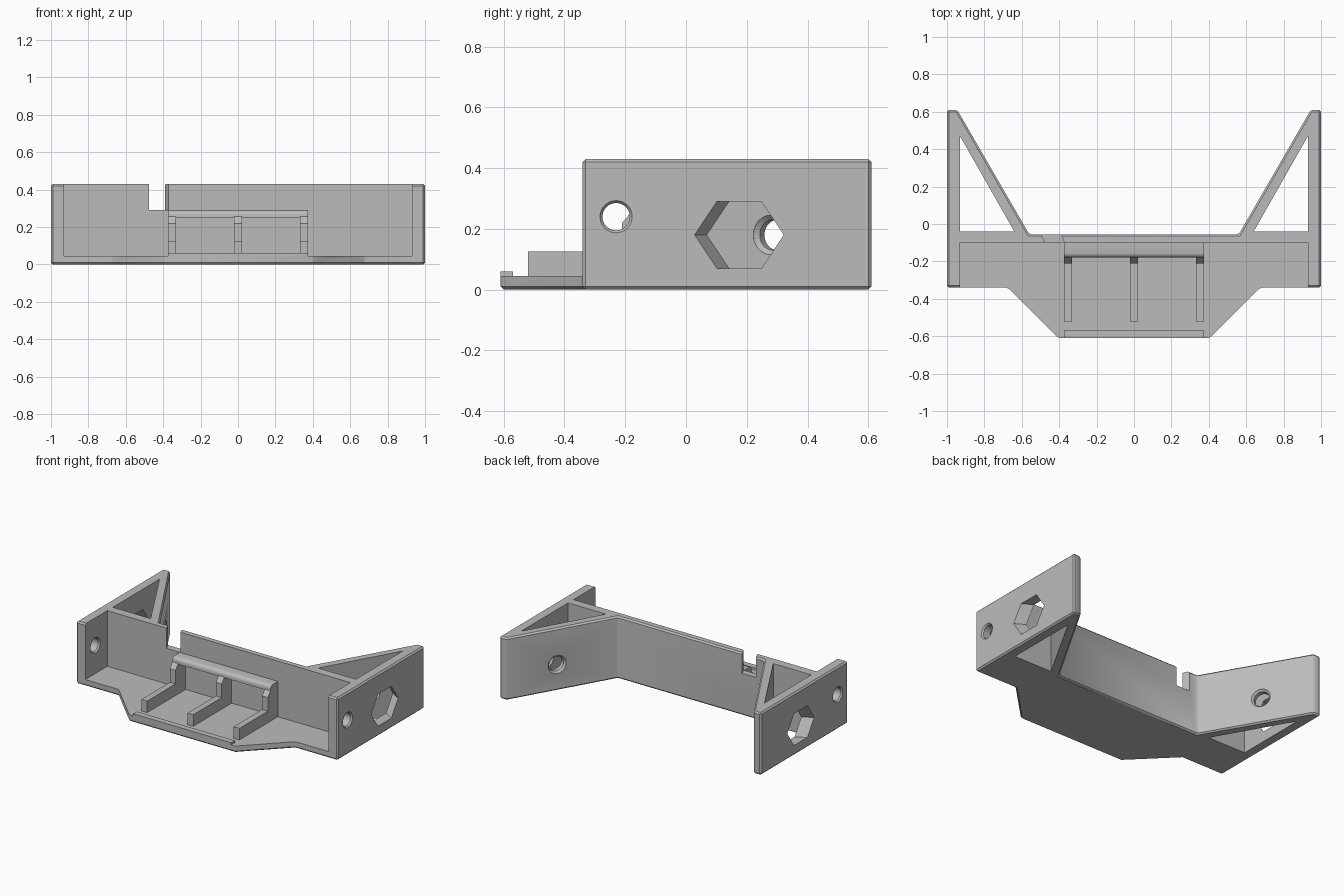
import bpy, bmesh, math
from mathutils import Vector

if "Cube" in bpy.data.objects:
    bpy.data.objects.remove(bpy.data.objects["Cube"])

grey = bpy.data.materials.new("plain grey")
grey.diffuse_color = (0.5, 0.5, 0.5, 1)
grey.use_nodes = True
grey.node_tree.nodes["Principled BSDF"].inputs["Base Color"].default_value = grey.diffuse_color


def finish(name, bm):
    bmesh.ops.recalc_face_normals(bm, faces=bm.faces[:])
    mesh = bpy.data.meshes.new(name)
    bm.to_mesh(mesh)
    bm.free()
    mesh.materials.append(grey)
    ob = bpy.data.objects.new(name, mesh)
    bpy.context.collection.objects.link(ob)
    return ob


def prism(name, points, lo, hi, axis="z", bevel=0):
    """Extrude a closed profile along z (xy points) or along x (yz points)."""
    bm = bmesh.new()
    place = (lambda p, t: (p[0], p[1], t)) if axis == "z" else (lambda p, t: (t, p[0], p[1]))
    a = [bm.verts.new(place(p, lo)) for p in points]
    b = [bm.verts.new(place(p, hi)) for p in points]
    bm.faces.new(a)
    bm.faces.new(b)
    n = len(points)
    for i in range(n):
        j = (i + 1) % n
        bm.faces.new((a[i], a[j], b[j], b[i]))
    bmesh.ops.recalc_face_normals(bm, faces=bm.faces[:])
    if bevel:
        bmesh.ops.bevel(bm, geom=bm.edges[:], offset=bevel, segments=1,
                        affect="EDGES", profile=0.5)
    return finish(name, bm)


def lathe(name, origin, direction, stations, sides):
    """Rings of (distance, radius) along a horizontal axis."""
    bm = bmesh.new()
    o, d = Vector(origin), Vector(direction).normalized()
    up = Vector((0, 0, 1))
    u = up.cross(d)
    rings = []
    for t, r in stations:
        angles = [2 * math.pi * i / sides for i in range(sides)]
        rings.append([bm.verts.new(o + d * t + (u * math.cos(q) + up * math.sin(q)) * r)
                      for q in angles])
    bm.faces.new(rings[0])
    bm.faces.new(rings[-1])
    for a, b in zip(rings, rings[1:]):
        for i in range(sides):
            j = (i + 1) % sides
            bm.faces.new((a[i], a[j], b[j], b[i]))
    return finish(name, bm)


def rect(x0, x1, y0, y1):
    return [(x0, y0), (x1, y0), (x1, y1), (x0, y1)]


# Bracket body: full footprint with chamfered edges
half = [(0.405, -0.61), (0.675, -0.34), (1, -0.34), (1, 0.61), (0.945, 0.61), (0.56, -0.055)]
outline = half + [(-x, y) for x, y in reversed(half)]
body = prism("bracket_body", outline, 0, 0.43, bevel=0.01)

# Space above the floor plate, in front of the back wall
cutters = [
    prism("front_cutter", rect(-1.2, 1.2, -0.8, -0.34), 0.045, 0.6),
    prism("pocket_cutter", rect(-0.93, 0.93, -0.5, -0.1), 0.045, 0.6),
    # Slanted cable notch in the back wall
    prism("notch_cutter", [(-0.46, -0.14), (-0.355, -0.14), (-0.405, -0.02), (-0.51, -0.02)],
          0.29, 0.6),
]
for s in (1, -1):
    # Triangular opening inside each side brace
    cutters.append(prism("brace_cutter", [(s * 0.64, -0.04), (s * 0.93, -0.04), (s * 0.93, 0.47)],
                         -0.1, 0.6))
    # Hexagonal access hole and bolt hole, both square to the brace
    start, inward = (s, 0.175, 0.18), (-s * math.cos(math.pi / 6), 0.5, 0)
    cutters.append(lathe("hex_cutter", start, inward, [(-0.15, 0.127), (0.19, 0.127)], 6))
    cutters.append(lathe("bolt_cutter", start, inward,
                         [(0.17, 0.065), (0.207, 0.065), (0.222, 0.05),
                          (0.253, 0.05), (0.268, 0.065), (0.34, 0.065)], 32))
    # Countersunk round hole near the front of each side wall
    cutters.append(lathe("side_hole_cutter", (s, -0.23, 0.24), (-s, 0, 0),
                         [(-0.05, 0.053), (0, 0.053), (0.01, 0.045),
                          (0.06, 0.045), (0.07, 0.053), (0.12, 0.053)], 32))

bpy.context.view_layer.objects.active = body
for cutter in cutters:
    mod = body.modifiers.new("cut", "BOOLEAN")
    mod.operation, mod.solver, mod.object = "DIFFERENCE", "EXACT", cutter
    bpy.ops.object.modifier_apply(modifier=mod.name)
    bpy.data.objects.remove(cutter)

# Support ribs with uprights against the back wall
rib = [(-0.52, 0.03), (-0.52, 0.125), (-0.21, 0.125), (-0.21, 0.22),
       (-0.18, 0.255), (-0.09, 0.255), (-0.09, 0.03)]
for label, x in (("left", -0.353), ("middle", 0), ("right", 0.353)):
    prism("rib_" + label, rib, x - 0.022, x + 0.022, "x")

# Retaining bar with a rounded front edge
bar = [(-0.09, 0.25), (-0.18, 0.25)]
for i in range(5):
    q = math.pi / 2 * i / 4
    bar.append((-0.155 - 0.025 * math.cos(q), 0.265 + 0.025 * math.sin(q)))
bar.append((-0.09, 0.29))
prism("retaining_bar", bar, -0.375, 0.375, "x")

# Low lip on the front edge of the floor
prism("front_lip", rect(-0.375, 0.375, -0.61, -0.57), 0.03, 0.06)

for ob in bpy.context.collection.objects:
    ob.select_set(True)
bpy.ops.object.shade_smooth_by_angle(angle=math.radians(30))
